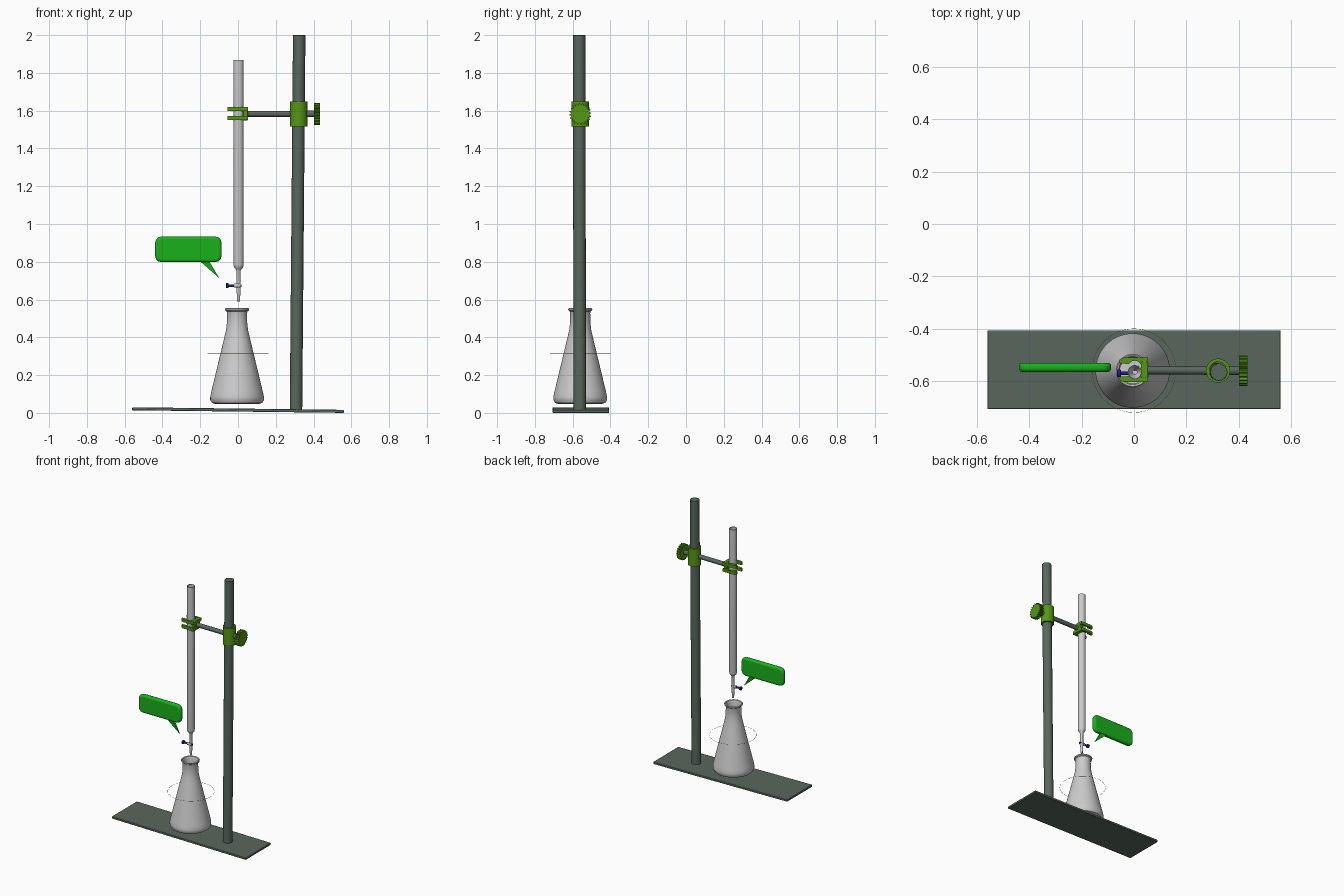
import bpy, bmesh
from math import sin, cos, pi, radians
from mathutils import Vector, Matrix

if "Cube" in bpy.data.objects:
    bpy.data.objects.remove(bpy.data.objects["Cube"])


def material(name, rgb):
    m = bpy.data.materials.new(name)
    m.diffuse_color = (*rgb, 1)
    m.use_nodes = True
    m.node_tree.nodes["Principled BSDF"].inputs["Base Color"].default_value = m.diffuse_color
    return m


STEEL = material("dark_steel", (0.10, 0.135, 0.11))
GREEN = material("clamp_green", (0.09, 0.31, 0.008))
LABEL = material("label_green", (0.01, 0.44, 0.012))
BLUE = material("tap_blue", (0.012, 0.016, 0.27))
BROWN = material("thin_brown", (0.3, 0.15, 0.09))
Y = -0.566


def finish(name, bm, mat=None, bevel=0, segments=2, angle=35):
    bmesh.ops.recalc_face_normals(bm, faces=bm.faces)
    me = bpy.data.meshes.new(name)
    bm.to_mesh(me)
    bm.free()
    ob = bpy.data.objects.new(name, me)
    bpy.context.collection.objects.link(ob)
    if mat:
        me.materials.append(mat)
    bpy.ops.object.select_all(action='DESELECT')
    ob.select_set(True)
    bpy.context.view_layer.objects.active = ob
    bpy.ops.object.shade_smooth_by_angle(angle=radians(angle))
    if bevel:
        b = ob.modifiers.new("bevel", 'BEVEL')
        b.width, b.segments, b.limit_method = bevel, segments, 'ANGLE'
        b.angle_limit = radians(50)
    return ob


def lathe(name, profile, centre, mat=None, closed=False, steps=40):
    # Spin (radius, z) points around a vertical axis
    bm = bmesh.new()
    rings = [[bm.verts.new((centre[0] + r * cos(2 * pi * i / steps),
                            centre[1] + r * sin(2 * pi * i / steps), z))
              for i in range(steps)] for r, z in profile]
    pairs = list(zip(rings, rings[1:])) + ([(rings[-1], rings[0])] if closed else [])
    for a, b in pairs:
        for i in range(steps):
            j = (i + 1) % steps
            bm.faces.new((a[i], a[j], b[j], b[i]))
    if not closed:
        bm.faces.new(rings[0])
        bm.faces.new(rings[-1])
    return finish(name, bm, mat)


def rod(name, a, b, r, mat=None, r2=None, bevel=0):
    a, b = Vector(a), Vector(b)
    bm = bmesh.new()
    rot = (b - a).to_track_quat('Z', 'Y').to_matrix().to_4x4()
    bmesh.ops.create_cone(bm, cap_ends=True, segments=32, radius1=r,
                          radius2=r if r2 is None else r2, depth=(b - a).length,
                          matrix=Matrix.Translation((a + b) / 2) @ rot)
    return finish(name, bm, mat, bevel)


def prism(name, pts, axis, lo, hi, mat, bevel=0, segments=2):
    # Extrude a 2D outline along the given axis (0=x, 1=y, 2=z)
    def place(p, d):
        c = list(p)
        c.insert(axis, d)
        return c
    bm = bmesh.new()
    f = bm.faces.new([bm.verts.new(place(p, lo)) for p in pts])
    new = bmesh.ops.extrude_face_region(bm, geom=[f])["geom"]
    move = [0, 0, 0]
    move[axis] = hi - lo
    bmesh.ops.translate(bm, vec=move, verts=[v for v in new if isinstance(v, bmesh.types.BMVert)])
    return finish(name, bm, mat, bevel, segments)


# Stand: slightly tilted base plate and pole
bm = bmesh.new()
bmesh.ops.create_cube(bm, size=1, matrix=Matrix.Translation((0, -0.557, 0.015))
                      @ Matrix.Rotation(radians(0.7), 4, 'Y')
                      @ Matrix.Diagonal((1.12, 0.30, 0.016, 1)))
finish("base_plate", bm, STEEL, 0.003)
rod("pole", (0.307, -0.562, 0.012), (0.324, Y, 2.0), 0.033, STEEL, bevel=0.003)

# Pole clamp: sleeve, screw, toothed knob and arm
CZ = 1.583
lathe("pole_sleeve", [(0.046, 1.516), (0.046, 1.648), (0.033, 1.648), (0.033, 1.516)],
      (0.321, -0.560), GREEN, closed=True)
rod("knob_screw", (0.36, -0.56, CZ), (0.405, -0.56, CZ), 0.017, STEEL)
knob = [(-0.56 + r * cos(2 * pi * (i + 0.5) / 80), CZ + r * sin(2 * pi * (i + 0.5) / 80))
        for i in range(80) for r in [0.058 if i % 4 < 2 else 0.049]]
prism("clamp_knob", knob, 0, 0.402, 0.434, GREEN)
rod("clamp_arm", (0.04, -0.558, CZ), (0.29, -0.56, CZ), 0.016, STEEL)

# Burette clamp: upper and lower forked jaws joined by a hub
BX = 0.003
arc = [(BX + 0.029 * cos(t), Y + 0.008 + 0.036 * sin(t))
       for t in [radians(-140 + 280 * i / 20) for i in range(21)]]
jaw = arc + [(-0.056, -0.532), (-0.056, -0.518), (-0.04, -0.510), (0.053, -0.510),
             (0.053, -0.604), (-0.04, -0.604), (-0.056, -0.596), (-0.056, -0.584)]
for name, lo, hi in (("lower_jaw", 1.550, 1.571), ("upper_jaw", 1.598, 1.619)):
    prism(name, jaw, 2, lo, hi, GREEN)
prism("jaw_hub", [(0.026, -0.59), (0.053, -0.59), (0.053, -0.524), (0.026, -0.524)],
      2, 1.549, 1.620, GREEN, 0.004)

# Burette: open tube narrowing to a delivery tip
lathe("burette", [(0.0045, 0.590), (0.007, 0.590), (0.011, 0.655), (0.011, 0.752),
                  (0.016, 0.762), (0.024, 0.770), (0.027, 0.785), (0.027, 1.868),
                  (0.024, 1.868), (0.024, 0.787), (0.013, 0.768), (0.008, 0.752),
                  (0.008, 0.655)], (BX, Y), closed=True)

# Stopcock: barrel, plug and handle
TY, TZ = -0.570, 0.674
rod("stopcock_barrel", (-0.020, TY, TZ), (0.014, TY, TZ), 0.011)
rod("stopcock_plug", (-0.055, TY, TZ), (0.019, TY, TZ), 0.007, BLUE)
rod("stopcock_handle", (-0.064, TY, TZ), (-0.050, TY, TZ), 0.014, BLUE, bevel=0.003)

# Conical flask with thin wall, rolled lip and rounded foot
outer = [(0.001, 0.050), (0.118, 0.048), (0.133, 0.053), (0.142, 0.068), (0.142, 0.085),
         (0.137, 0.110), (0.066, 0.405), (0.058, 0.440), (0.054, 0.475), (0.053, 0.528),
         (0.056, 0.538), (0.063, 0.543), (0.064, 0.550), (0.060, 0.554)]
inner = [(0.054, 0.551), (0.049, 0.535), (0.049, 0.475), (0.054, 0.438), (0.062, 0.403),
         (0.133, 0.108), (0.137, 0.085), (0.137, 0.070), (0.118, 0.053), (0.001, 0.055)]
lathe("flask", outer + inner, (-0.005, -0.560), steps=56)

# Hair-thin ring around the flask
lathe("thin_ring", [(0.1595, 0.3125), (0.1605, 0.3125), (0.1605, 0.3135), (0.1595, 0.3135)],
      (0, -0.560), BROWN, closed=True, steps=48)

# Speech bubble: rounded panel and pointed tail
corners = [(1, 1), (-1, 1), (-1, -1), (1, -1)]
panel = []
for k, (sx, sz) in enumerate(corners):
    for a in (0, 30, 60, 90):
        t = radians(45 + 90 * k - 45 + a)
        panel.append((-0.263 + sx * 0.142 + 0.034 * cos(t), 0.866 + sz * 0.034 + 0.034 * sin(t)))
prism("bubble_panel", panel, 1, -0.565, -0.530, LABEL, 0.013, 3)
bm = bmesh.new()
root = [bm.verts.new((x, y, z)) for x, z in ((-0.215, 0.815), (-0.160, 0.815))
        for y in (-0.560, -0.535)]
tip = bm.verts.new((-0.098, -0.550, 0.712))
loop = [root[0], root[1], root[3], root[2]]
bm.faces.new(loop)
for i in range(4):
    bm.faces.new((loop[i], loop[(i + 1) % 4], tip))
finish("bubble_tail", bm, LABEL)
